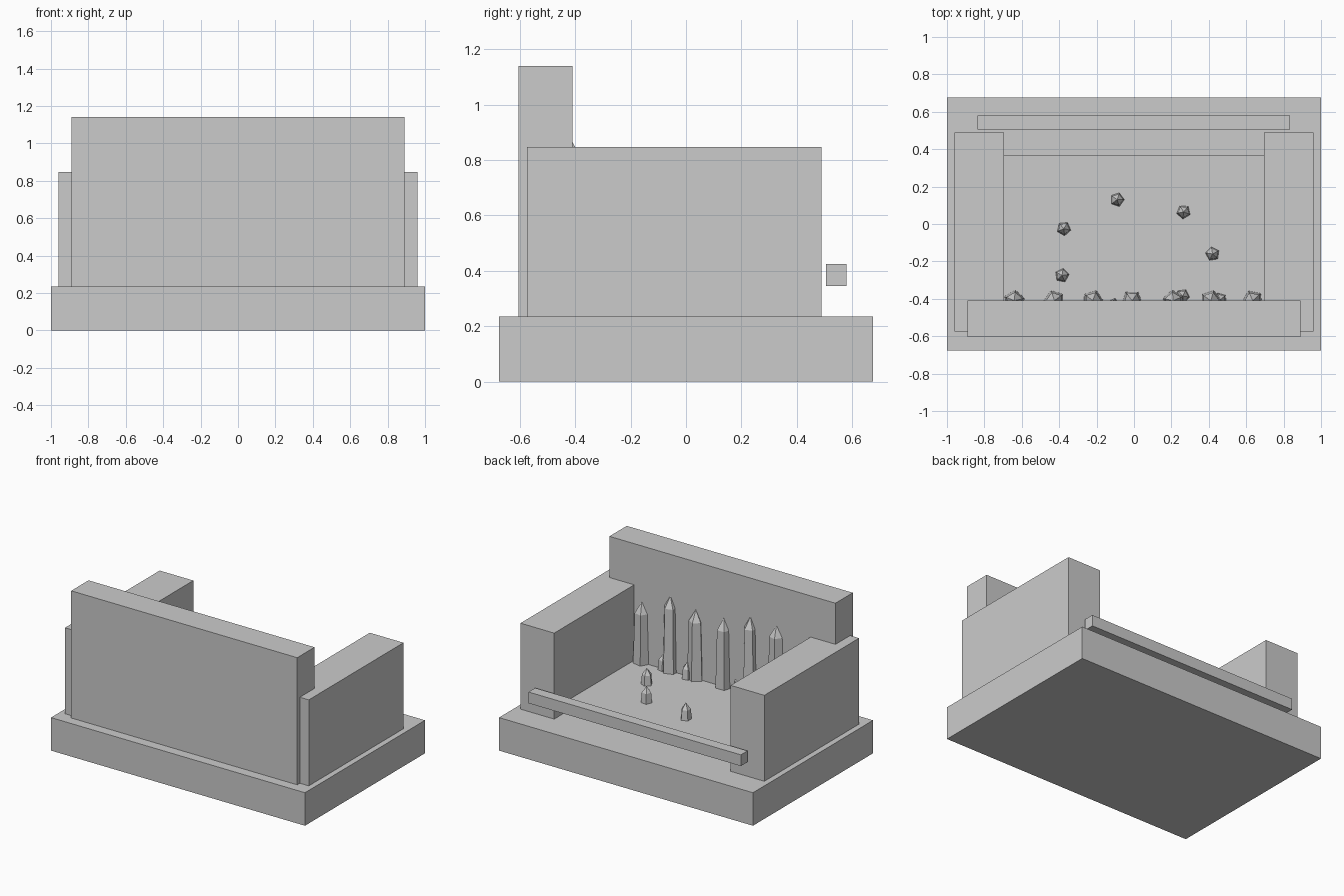
import bpy, bmesh, math, random

if "Cube" in bpy.data.objects:
    bpy.data.objects.remove(bpy.data.objects["Cube"])

random.seed(4)

stone = bpy.data.materials.new("plain grey")
stone.diffuse_color = (0.6, 0.6, 0.6, 1)
stone.use_nodes = True
stone.node_tree.nodes["Principled BSDF"].inputs["Base Color"].default_value = stone.diffuse_color


def add_object(name, bm):
    bmesh.ops.recalc_face_normals(bm, faces=bm.faces)
    mesh = bpy.data.meshes.new(name)
    bm.to_mesh(mesh)
    bm.free()
    mesh.materials.append(stone)
    obj = bpy.data.objects.new(name, mesh)
    bpy.context.collection.objects.link(obj)
    return obj


def box(name, x, y, z):
    bm = bmesh.new()
    bmesh.ops.create_cube(bm, size=1)
    for v in bm.verts:
        v.co = [r[0] if c < 0 else r[1] for c, r in zip(v.co, (x, y, z))]
    return add_object(name, bm)


def crystal(name, x, y, top, radius, tip, sides=5):
    """Tapered prism with a pointed cap, standing on the bed."""
    bm = bmesh.new()
    turn = random.uniform(0, math.tau)
    rings = []
    for z, r in ((0.29, radius), (top - tip, radius * 0.8)):
        rings.append([bm.verts.new((x + r * math.cos(turn + math.tau * i / sides),
                                    y + r * math.sin(turn + math.tau * i / sides), z))
                      for i in range(sides)])
    apex = bm.verts.new((x, y, top))
    bm.faces.new(rings[0])
    for i in range(sides):
        j = (i + 1) % sides
        bm.faces.new((rings[0][i], rings[0][j], rings[1][j], rings[1][i]))
        bm.faces.new((rings[1][i], rings[1][j], apex))
    return add_object(name, bm)


# Plinth, inner bed and walls
box("base", (-1, 1), (-0.675, 0.675), (0, 0.235))
box("bed", (-0.70, 0.70), (-0.45, 0.365), (0.235, 0.31))
box("tall_wall", (-0.89, 0.89), (-0.605, -0.41), (0.235, 1.14))
box("left_wall", (-0.96, -0.695), (-0.575, 0.49), (0.235, 0.847))
box("right_wall", (0.695, 0.96), (-0.575, 0.49), (0.235, 0.847))

# Rail across the open side
box("rail", (-0.838, 0.835), (0.505, 0.58), (0.345, 0.425))

# Row of tall crystals against the tall wall
for i, (x, top) in enumerate(((-0.64, 0.78), (-0.425, 0.86), (-0.22, 0.865), (-0.01, 0.80),
                              (0.21, 0.80), (0.41, 0.845), (0.635, 0.745))):
    crystal(f"tall_crystal_{i + 1}", x, -0.41, top, 0.058, 0.08)

# Small crystals scattered on the bed
for i, (x, y) in enumerate(((-0.09, 0.13), (-0.375, -0.025), (-0.385, -0.275), (0.265, 0.065),
                            (0.42, -0.16), (0.26, -0.385), (0.46, -0.405), (-0.11, -0.435))):
    crystal(f"small_crystal_{i + 1}", x, y, 0.425, 0.04, 0.045)
